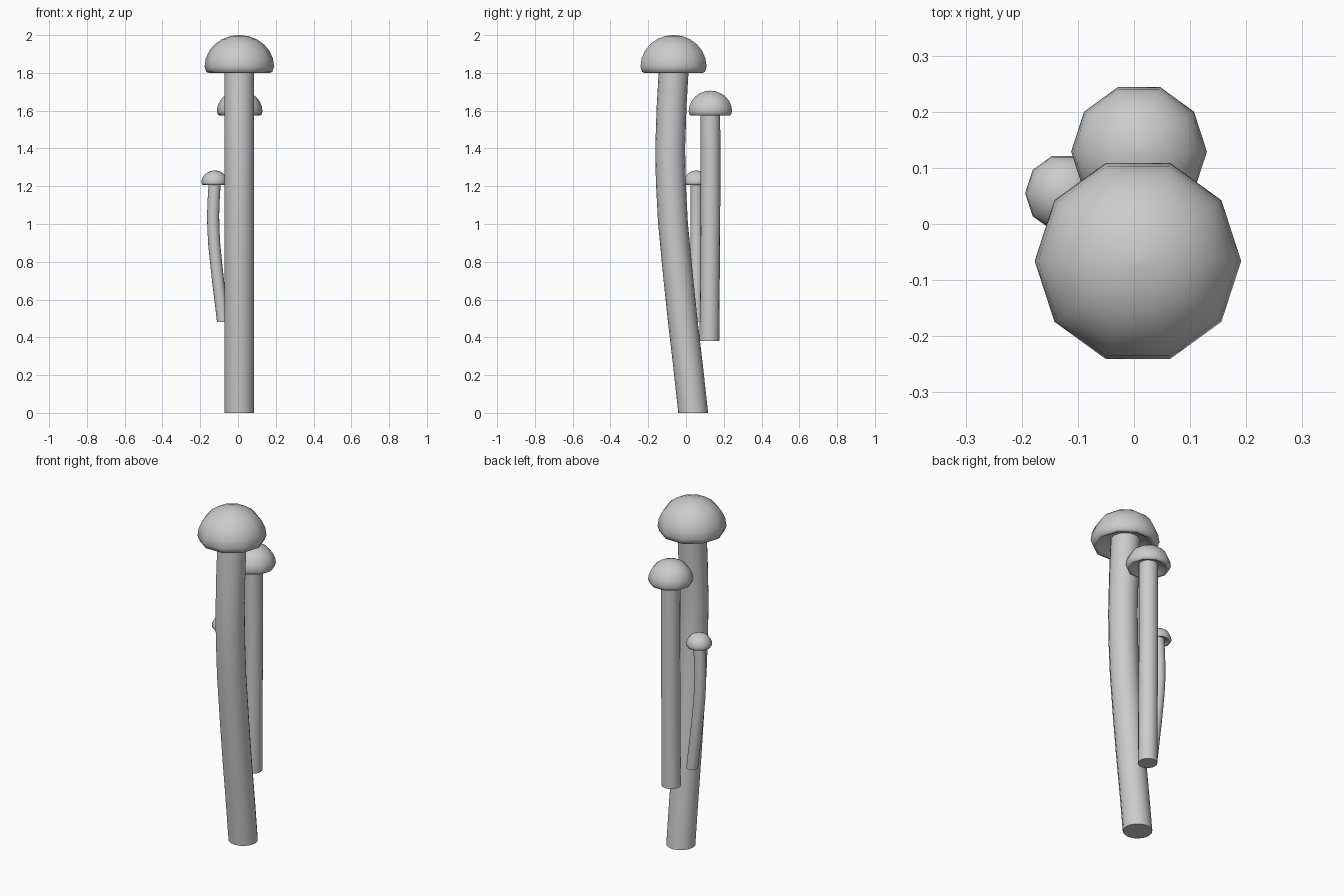
import bpy, bmesh, math

if "Cube" in bpy.data.objects:
    bpy.data.objects.remove(bpy.data.objects["Cube"])


def loft(name, rings, sides):
    """Skin horizontal rings (x, y, z, radius); both ends are closed."""
    bm = bmesh.new()
    loops = []
    for x, y, z, r in rings:
        loops.append([bm.verts.new((x + r * math.cos(2 * math.pi * i / sides),
                                    y + r * math.sin(2 * math.pi * i / sides), z))
                      for i in range(sides)])
    for a, b in zip(loops, loops[1:]):
        for i in range(sides):
            j = (i + 1) % sides
            bm.faces.new((a[i], a[j], b[j], b[i]))
    bm.faces.new(loops[0][::-1])
    bm.faces.new(loops[-1])
    bmesh.ops.remove_doubles(bm, verts=bm.verts, dist=1e-5)
    bmesh.ops.recalc_face_normals(bm, faces=bm.faces)
    mesh = bpy.data.meshes.new(name)
    bm.to_mesh(mesh)
    bm.free()
    ob = bpy.data.objects.new(name, mesh)
    bpy.context.collection.objects.link(ob)
    bpy.ops.object.select_all(action='DESELECT')
    ob.select_set(True)
    bpy.context.view_layer.objects.active = ob
    bpy.ops.object.shade_smooth_by_angle(angle=math.radians(60))
    return ob


# Bend of a stem: (height fraction, sideways offset fraction from the top)
BEND = [(0, 1), (.14, .735), (.28, .45), (.42, .2), (.56, -.03),
        (.68, -.14), (.78, -.17), (.9, -.1), (1, 0), (1.025, .02)]
# Cap profile in cap radii: recessed underside, rolled lip, dome
CAP = [(.4, .22), (.62, .16), (.8, .04), (.88, 0), (.95, .03), (1, .18)]
CAP += [(math.cos(math.radians(a)), .18 + .91 * math.sin(math.radians(a)))
        for a in (15, 30, 45, 60, 75)] + [(.0001, 1.09)]


def mushroom(name, top, bottom_z, stem_r, cap_r, lean):
    x, y, z = top
    h = z - bottom_z
    loft(name + "_stem", [(x + lean[0] * o, y + lean[1] * o, bottom_z + h * t, stem_r)
                          for t, o in BEND], 16)
    loft(name + "_cap", [(x, y, z + v * cap_r, r * cap_r) for r, v in CAP], 10)


mushroom("tall_mushroom", (.007, -.066, 1.80), 0, .079, .184, (0, .104))
mushroom("middle_mushroom", (.009, .129, 1.574), .38, .052, .121, (0, -.005))
mushroom("small_mushroom", (-.124, .055, 1.207), .48, .032, .07, (.045, 0))
